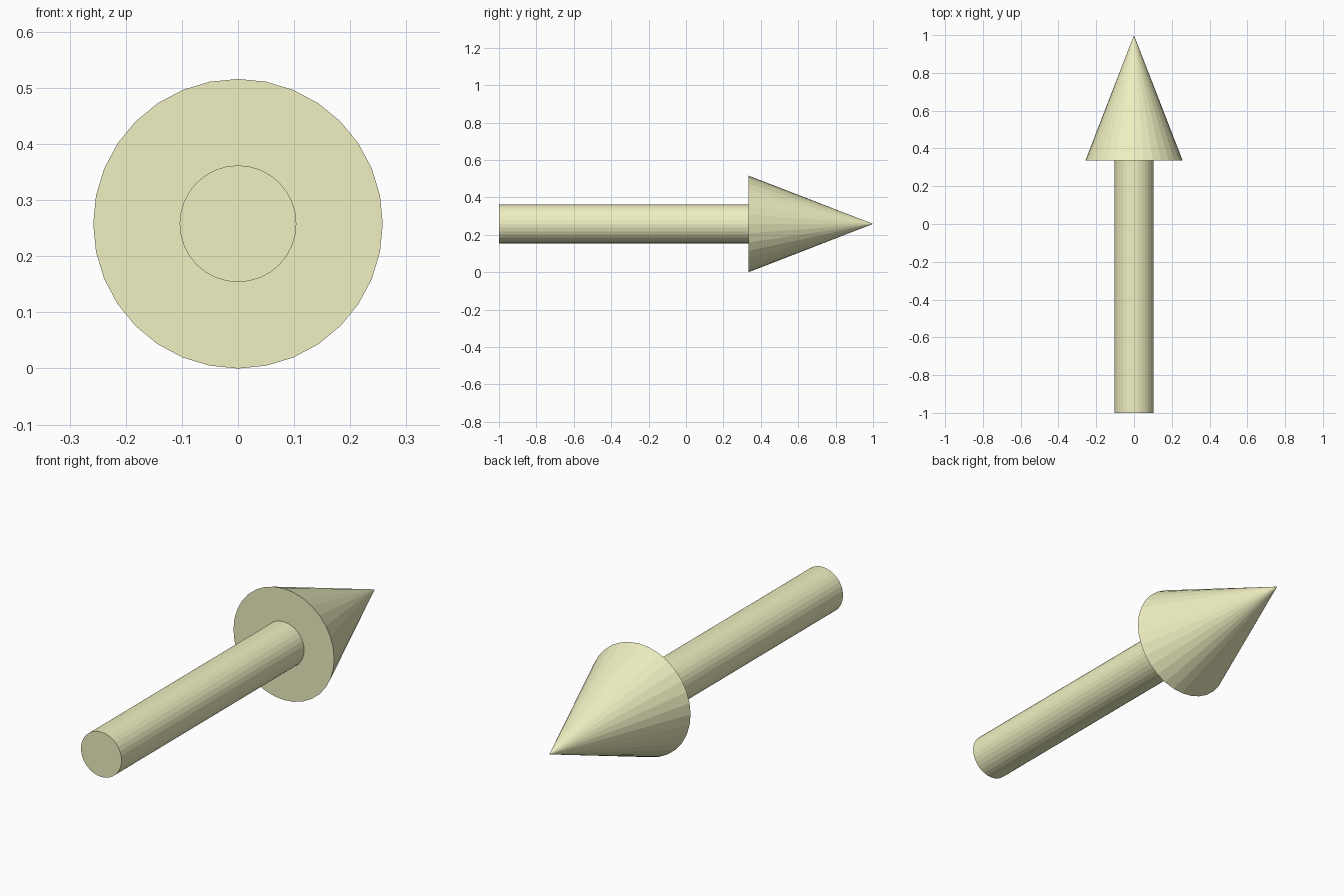
import bpy
import math

if "Cube" in bpy.data.objects:
    bpy.data.objects.remove(bpy.data.objects["Cube"])

RADIUS = 0.258   # head radius, also the axis height
NECK = 0.335     # y where the shaft meets the head

mat = bpy.data.materials.new("pale_yellow")
mat.diffuse_color = (0.87, 0.87, 0.54, 1)
mat.use_nodes = True
mat.node_tree.nodes["Principled BSDF"].inputs["Base Color"].default_value = mat.diffuse_color


def round_part(name, r_back, r_front, y_back, y_front):
    """Capped cone or cylinder lying along the y axis."""
    bpy.ops.mesh.primitive_cone_add(
        vertices=32, radius1=r_back, radius2=r_front, depth=y_front - y_back,
        location=(0, (y_back + y_front) / 2, RADIUS),
        rotation=(-math.pi / 2, 0, 0))
    obj = bpy.context.object
    obj.name = name
    obj.data.materials.append(mat)
    return obj


# Straight shaft
round_part("shaft", 0.104, 0.104, -1.0, NECK)

# Pointed head
round_part("arrow_head", RADIUS, 0.0, NECK, 1.0)
